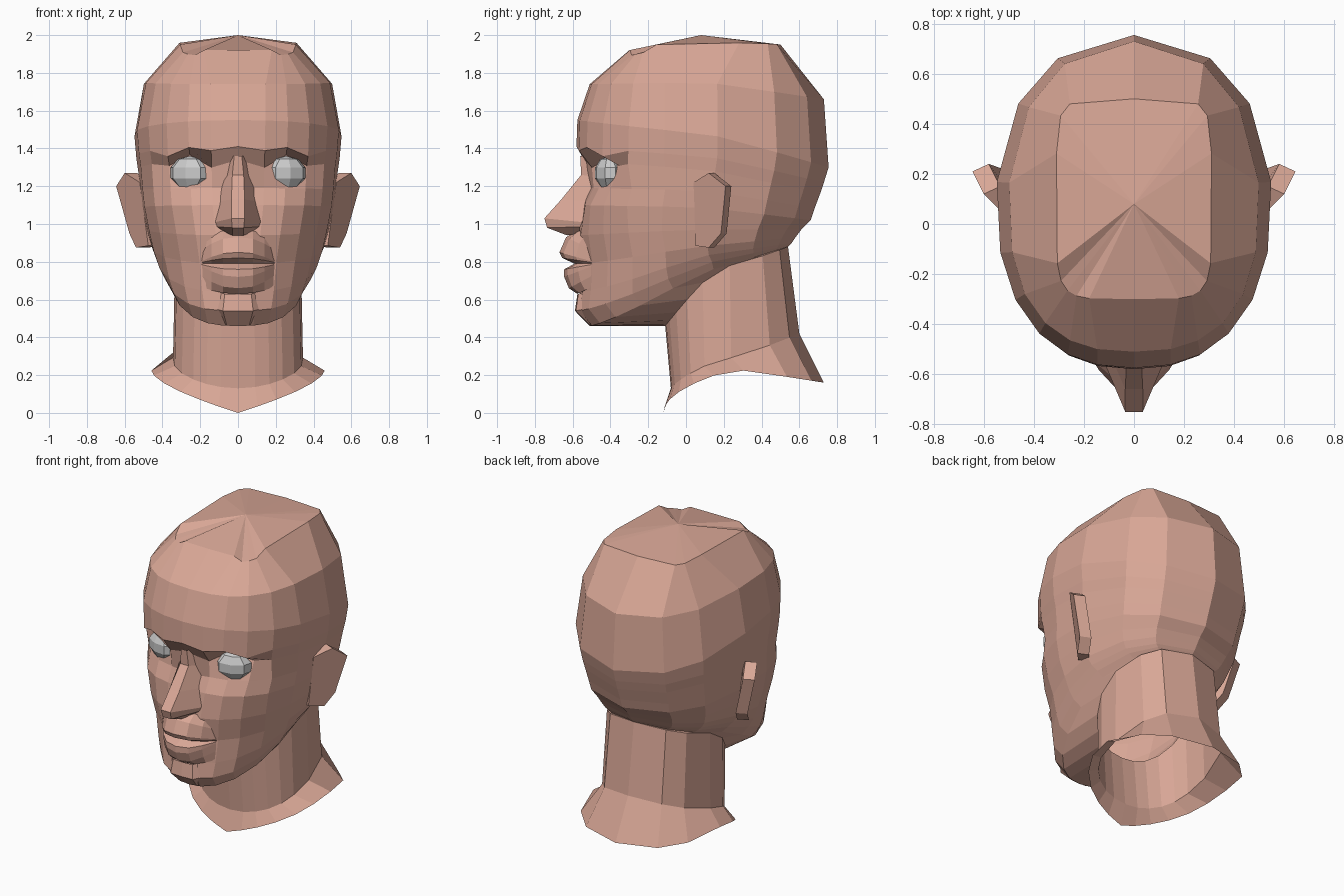
import bpy, bmesh
from math import sin, cos, radians

if "Cube" in bpy.data.objects:
    bpy.data.objects.remove(bpy.data.objects["Cube"])

skin = bpy.data.materials.new("skin")
skin.diffuse_color = (0.69, 0.385, 0.305, 1)
skin.use_nodes = True
skin.node_tree.nodes["Principled BSDF"].inputs["Base Color"].default_value = skin.diffuse_color


def make(name, verts, faces, mat=skin):
    bm = bmesh.new()
    vs = [bm.verts.new(v) for v in verts]
    for f in faces:
        bm.faces.new([vs[i] for i in f])
    bmesh.ops.remove_doubles(bm, verts=bm.verts, dist=0.0005)
    bmesh.ops.recalc_face_normals(bm, faces=bm.faces)
    me = bpy.data.meshes.new(name)
    bm.to_mesh(me)
    bm.free()
    ob = bpy.data.objects.new(name, me)
    bpy.context.collection.objects.link(ob)
    if mat:
        me.materials.append(mat)
    return ob


def grid(name, rows):
    """Quad strip surface from half rows (x >= 0), mirrored over x."""
    full = [[(-x, y, z) for x, y, z in r[::-1]] + list(r) for r in rows]
    n = len(full[0])
    faces = []
    for r in range(len(full) - 1):
        for c in range(n - 1):
            a = r * n + c
            faces.append((a, a + 1, a + n + 1, a + n))
    return make(name, [v for r in full for v in r], faces)


# Head and neck: tilted rings, each from its front, side and back points
angles = (0, 12, 25, 40, 57, 75, 95, 124, 148, 180)


def half_ring(yf, zf, w, ys, zs, yb, zb, p, e, pb=.93):
    pts = []
    for t in angles:
        s, c = sin(radians(t)), cos(radians(t))
        q = p if c >= 0 else pb
        k = abs(c) ** q
        x = w * max(s, 0) ** q if t < 180 else 0
        if c >= 0:
            pts.append([x, ys + (yf - ys) * k, zf + (zs - zf) * (1 - c) ** e])
        else:
            pts.append([x, ys + (yb - ys) * k, zs + (zb - zs) * -c])
    return pts


upper = [
    (-.30, 1.92, .31, .08, 1.96, .50, 1.95, .35, 1, .3),
    (-.51, 1.74, .50, .10, 1.75, .73, 1.66, .78, 1),
    (-.575, 1.55, .55, .10, 1.48, .755, 1.30, .85, 1),
    (-.58, 1.41, .54, .10, 1.36, .73, 1.22, .85, 1),
    (-.54, 1.34, .53, .09, 1.29, .71, 1.16, .85, 1),
    (-.52, 1.19, .52, .08, 1.18, .68, 1.08, .85, 1),
    (-.545, 1.10, .51, .07, 1.09, .66, 1.02, .85, 1),
]
lower = [
    (-.57, .94, .485, .06, .97, .61, .97, .9, 1),
    (-.55, .79, .46, .06, .88, .58, .93, .95, 1.2),
    (-.56, .64, .43, .07, .83, .56, .90, .95, 1.3),
    (-.575, .54, .40, .09, .79, .55, .89, .95, 1.3),
    (-.51, .46, .365, .10, .75, .54, .88, .95, 1.25),
    (-.11, .46, .335, .18, .77, .54, .88, .85, 1, .8),
    (-.08, .13, .345, .18, .28, .60, .42, .85, .8, .8),
    (-.12, 0, .46, .25, .23, .73, .16, .95, .5, .9),
]
rings = [half_ring(*r) for r in upper + lower]
# Front crown corners drop; eye sockets sit between brow and cheek
for col in (2, 3, 4):
    rings[0][col][2] -= .03
for ring, pushes in ((4, (.03, .11, .06, -.02)), (5, (.02, .01, 0, -.01)),
                     (6, (0, -.01, -.015, -.015))):
    for col, dy in enumerate(pushes, 1):
        rings[ring][col][1] += dy
rings[3][1][2] -= .02
rings[3][3][2] -= .04
rings[4][1][2] -= .04
rings[4][2][2] += .03
rings[4][3][2] -= .02
crown = [[0, .08, 2.0]] * len(angles)
grid("head_and_neck", [crown] + rings)

# Nose: ridge half width and y, wing half width and y, ridge z, wing z
nose = [
    (.02, -.56, .05, -.51, 1.36, 1.36),
    (.03, -.555, .08, -.48, 1.26, 1.25),
    (.035, -.66, .10, -.51, 1.13, 1.12),
    (.035, -.75, .12, -.55, 1.03, 1.01),
    (.03, -.735, .11, -.56, .98, .985),
    (.03, -.63, .06, -.56, .94, .95),
]
grid("nose", [[(a, b, z), (c, d, zw)] for a, b, c, d, z, zw in nose])

# Lips and muzzle: centre profile (y, z) and the corner height it runs to
profile = [(-.575, .97, .92), (-.635, .93, .86), (-.67, .85, .80), (-.655, .82, .795),
           (-.59, .79, .79), (-.645, .76, .787), (-.645, .72, .78), (-.62, .66, .73),
           (-.575, .63, .67)]
grid("lips", [[(x, y + (-.49 - y) * k, z + (cz - z) * k)
               for x, k in ((0, 0), (.08, .12), (.14, .48), (.2, 1))]
              for y, z, cz in profile])

# Chin pad
grid("chin", [[(0, y, z), (w, y + .005, z), (w + .06, y + .07, z + .015)]
              for y, z, w in ((-.575, .63, .07), (-.588, .54, .08), (-.515, .465, .06))])

# Eyes and ears on both sides
front = [(.52, .04, 1.22), (.60, .12, 1.27), (.645, .21, 1.20),
         (.575, .185, .95), (.54, .12, .875), (.475, .05, .885)]
back = [(x - .065, y + .03, z) for x, y, z in front]
ear_faces = [tuple(range(6)), tuple(range(11, 5, -1))]
ear_faces += [(i, (i + 1) % 6, (i + 1) % 6 + 6, i + 6) for i in range(6)]
for side, s in (("left", -1), ("right", 1)):
    make(side + "_ear", [(s * x, y, z) for x, y, z in front + back], ear_faces)
    bpy.ops.mesh.primitive_uv_sphere_add(segments=8, ring_count=5, radius=1,
                                         location=(s * .255, -.41, 1.27))
    eye = bpy.context.object
    eye.name = side + "_eye"
    eye.scale = (.115, .07, .09)
    eye.rotation_euler = (0, 0, s * .35)
